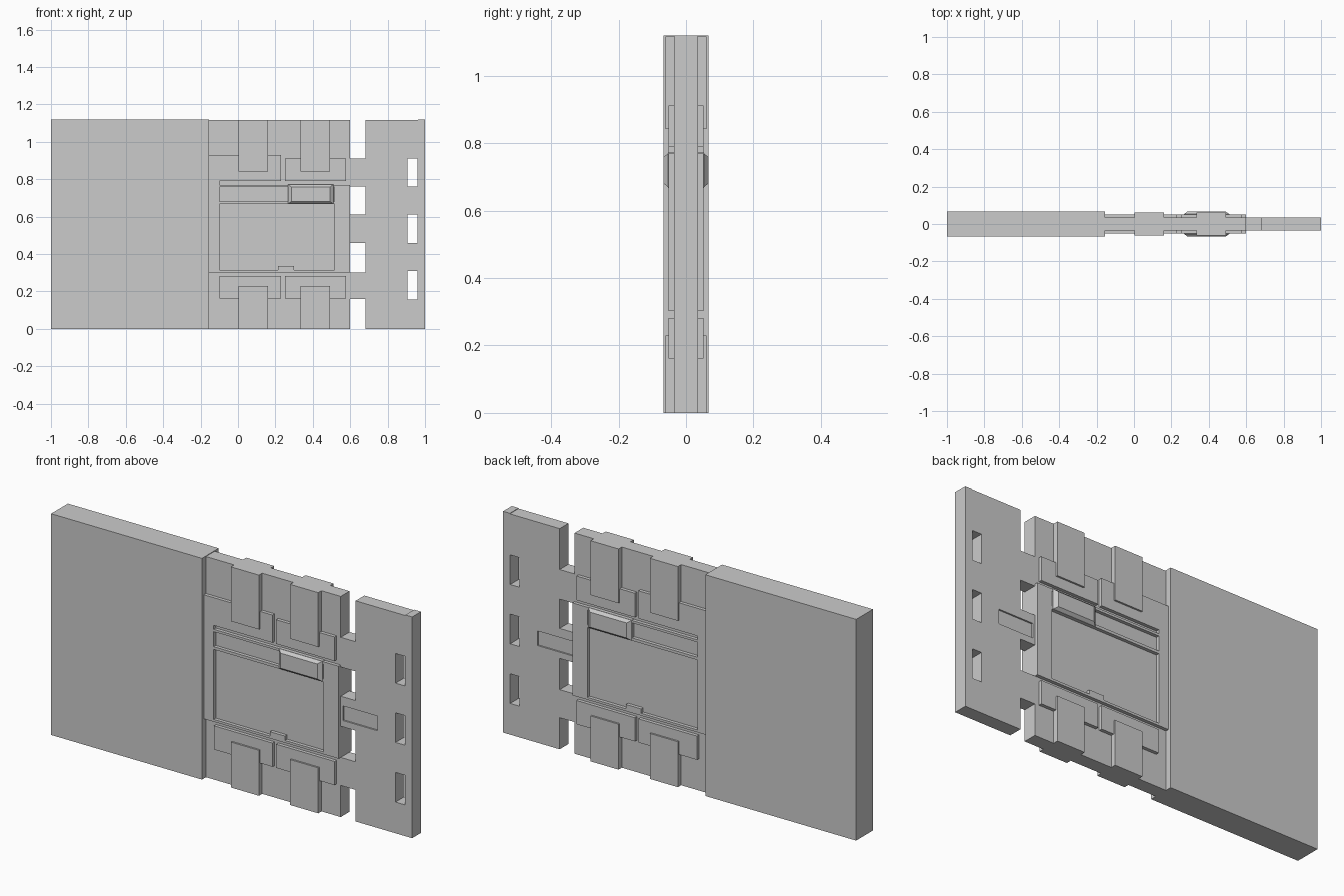
import bpy
import bmesh

cube = bpy.data.objects.get("Cube")
if cube:
    bpy.data.objects.remove(cube, do_unlink=True)

# Depths of the layered faces, measured from the middle plane
CORE, RAISED, STRAP, PANEL = 0.035, 0.052, 0.061, 0.067
HEIGHT = 1.12


def add_box(bm, x0, x1, y0, y1, z0, z1):
    verts = bmesh.ops.create_cube(bm, size=1)["verts"]
    for v in verts:
        v.co.x = x0 if v.co.x < 0 else x1
        v.co.y = y0 if v.co.y < 0 else y1
        v.co.z = z0 if v.co.z < 0 else z1
    return verts


def make_object(name, bm):
    mesh = bpy.data.meshes.new(name)
    bm.to_mesh(mesh)
    bm.free()
    obj = bpy.data.objects.new(name, mesh)
    bpy.context.collection.objects.link(obj)
    return obj


def boxes(name, spans):
    bm = bmesh.new()
    for span in spans:
        add_box(bm, *span)
    return make_object(name, bm)


def both_faces(name, rects, depth):
    """Raise x/z rectangles from the core on the front and back."""
    obj = boxes(name, [(x0, x1, -depth, -CORE + 0.002, z0, z1)
                       for x0, x1, z0, z1 in rects])
    mirror_back(obj)
    return obj


def mirror_back(obj):
    mod = obj.modifiers.new("Back copy", "MIRROR")
    mod.use_axis = (False, True, False)


# Thick plain panel
boxes("thick_panel", [(-1, -0.155, -PANEL, PANEL, 0, HEIGHT)])

# Thin core running through the middle section to the slotted end plate
core = boxes("core_plate", [(-0.156, 1, -CORE, CORE, 0, HEIGHT - 0.003)])

# Bridge gaps, end slots and shallow label recesses cut from the core
cuts = [(0.6, 0.683, -0.1, 0.1, z0, z1)
        for z0, z1 in ((-0.1, 0.16), (0.302, 0.46), (0.612, 0.76), (0.91, 1.2))]
cuts += [(0.907, 0.96, -0.1, 0.1, z, z + 0.15) for z in (0.158, 0.46, 0.76)]
cuts += [(0.612, 0.806, y0, y1, 0.492, 0.566)
         for y0, y1 in ((-0.1, -CORE + 0.008), (CORE - 0.008, 0.1))]
cutter = boxes("core_cutter", cuts)
cutter.hide_render = True
mod = core.modifiers.new("Cutouts", "BOOLEAN")
mod.operation = "DIFFERENCE"
mod.solver = "EXACT"
mod.object = cutter
bpy.context.view_layer.objects.active = core
bpy.ops.object.modifier_apply(modifier=mod.name)
bpy.data.objects.remove(cutter, do_unlink=True)

# Slim end cap on the outer edge
boxes("end_edge", [(0.962, 1, -CORE, CORE, 0, HEIGHT)])

# Raised frame around the large window and the narrow upper slot
both_faces("window_frame", [
    (-0.156, -0.1, 0.302, 0.93),
    (0.515, 0.6, 0.302, 0.77),
    (-0.1, 0.515, 0.302, 0.314),
    (-0.1, 0.515, 0.668, 0.682),
    (-0.1, 0.515, 0.758, 0.77),
    (0.215, 0.3, 0.314, 0.336),
], RAISED)

# Upper raised panels with a narrow seam between them
both_faces("upper_panels", [
    (-0.1, 0.23, 0.79, 0.93),
    (0.25, 0.577, 0.79, 0.912),
], RAISED)

# Lower pouches
both_faces("lower_pouches", [
    (-0.098, 0.23, 0.162, 0.282),
    (0.25, 0.577, 0.162, 0.282),
], RAISED)

# Straps folded over the upper and lower edges
both_faces("edge_straps", [
    (x, x + 0.157, z0, z1)
    for x in (0.003, 0.335)
    for z0, z1 in ((0, 0.23), (0.842, HEIGHT - 0.003))
], STRAP)

# Chamfered buckle block beside the upper slot
bm = bmesh.new()
for v in add_box(bm, 0.266, 0.511, -PANEL, -RAISED, 0.668, 0.772):
    if v.co.y < -0.06:
        v.co.x += 0.02 if v.co.x < 0.4 else -0.02
        v.co.z += 0.014 if v.co.z < 0.7 else -0.014
add_box(bm, 0.266, 0.511, -RAISED - 0.001, -CORE + 0.002, 0.668, 0.772)
buckle = make_object("buckle_block", bm)
mirror_back(buckle)
